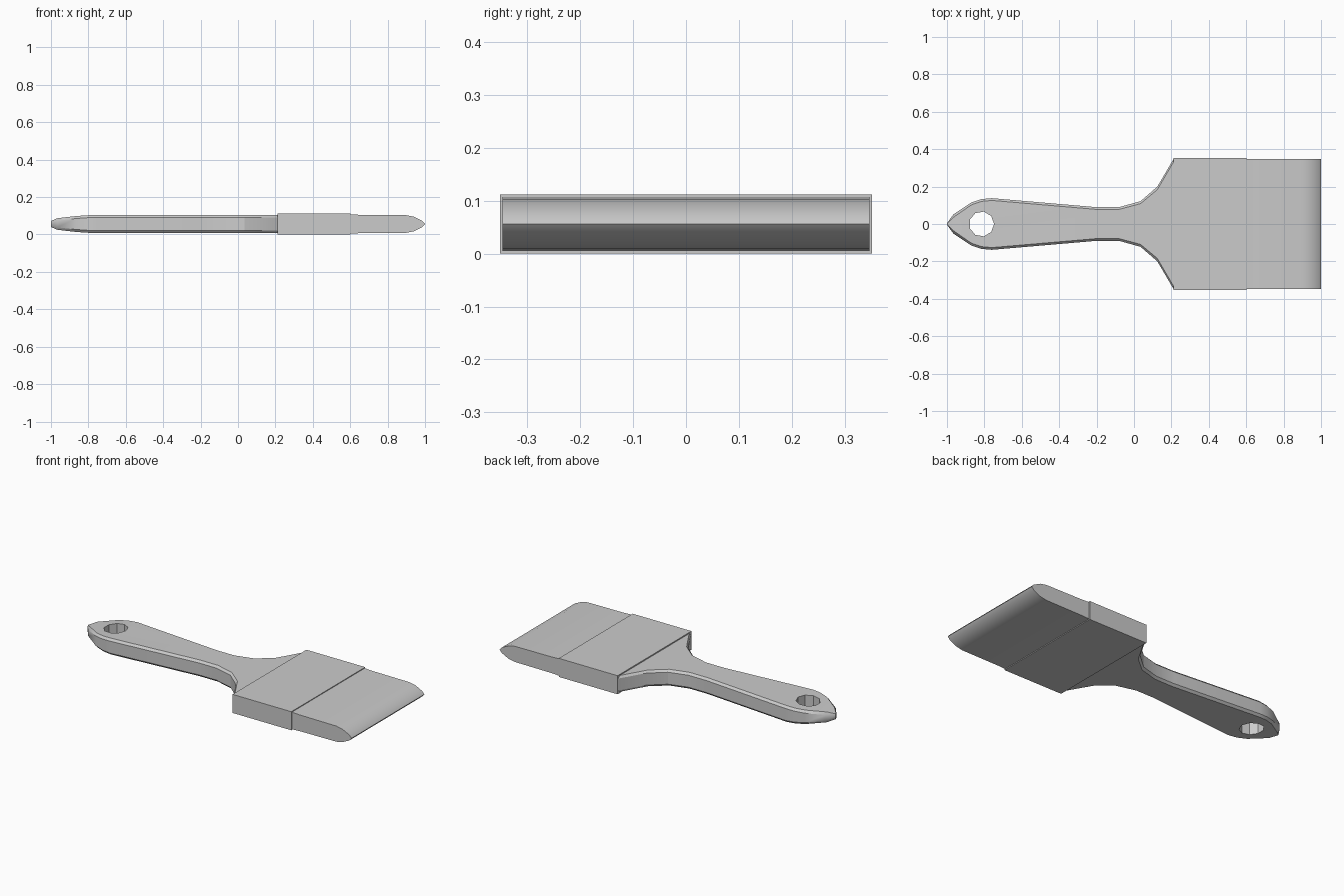
import bpy, bmesh, math

if "Cube" in bpy.data.objects:
    bpy.data.objects.remove(bpy.data.objects["Cube"])

MID = 0.056  # height of the brush's middle plane


def make_object(name, verts, faces):
    mesh = bpy.data.meshes.new(name)
    bm = bmesh.new()
    vs = [bm.verts.new(v) for v in verts]
    for f in faces:
        bm.faces.new([vs[i] for i in f])
    bmesh.ops.recalc_face_normals(bm, faces=bm.faces)
    bm.to_mesh(mesh)
    bm.free()
    obj = bpy.data.objects.new(name, mesh)
    bpy.context.collection.objects.link(obj)
    return obj


def loft(name, rings):
    # Skin equal-sized closed rings and cap both ends
    n = len(rings[0])
    faces = [(r * n + i, r * n + (i + 1) % n, (r + 1) * n + (i + 1) % n, (r + 1) * n + i)
             for r in range(len(rings) - 1) for i in range(n)]
    faces += [tuple(range(n)), tuple(range((len(rings) - 1) * n, len(rings) * n))]
    return make_object(name, [v for ring in rings for v in ring], faces)


def smooth(obj, angle):
    bpy.ops.object.select_all(action='DESELECT')
    bpy.context.view_layer.objects.active = obj
    obj.select_set(True)
    bpy.ops.object.shade_smooth_by_angle(angle=math.radians(angle))


# Handle: chamfered sections as (x, outer half width, inner half width, half height, side half height)
stations = [
    (-1.0, 0.004, 0.002, 0.016, 0.007), (-0.965, 0.052, 0.036, 0.031, 0.018),
    (-0.87, 0.115, 0.102, 0.042, 0.029), (-0.815, 0.133, 0.121, 0.046, 0.033),
    (-0.76, 0.138, 0.126, 0.049, 0.036), (-0.2, 0.09, 0.078, 0.049, 0.036),
    (-0.08, 0.09, 0.078, 0.049, 0.036), (0.035, 0.122, 0.109, 0.049, 0.036),
    (0.125, 0.2, 0.184, 0.049, 0.036), (0.212, 0.349, 0.333, 0.049, 0.036),
]
rings = []
for x, yo, yi, h, s in stations:
    section = [(yi, h), (yo, s), (yo, -s), (yi, -h), (-yi, -h), (-yo, -s), (-yo, s), (-yi, h)]
    rings.append([(x, y, MID + z) for y, z in section])
handle = loft("handle", rings)

# Hanging hole through the handle
bpy.ops.mesh.primitive_cylinder_add(vertices=9, radius=0.067, depth=0.4,
                                    location=(-0.815, 0, MID), rotation=(0, 0, math.radians(-90)))
cutter = bpy.context.object
cutter.name = "hole_cutter"
cut = handle.modifiers.new("hole", 'BOOLEAN')
cut.operation = 'DIFFERENCE'
cut.solver = 'EXACT'
cut.object = cutter
bpy.context.view_layer.objects.active = handle
bpy.ops.object.modifier_apply(modifier=cut.name)
bpy.data.objects.remove(cutter)
smooth(handle, 25)

# Ferrule: the flat metal band
bpy.ops.mesh.primitive_cube_add(size=1, location=(0.406, 0, MID))
ferrule = bpy.context.object
ferrule.name = "ferrule"
ferrule.scale = (0.392, 0.704, 0.112)
bpy.ops.object.transform_apply(location=False, rotation=False, scale=True)

# Bristles: slab with a rounded working edge
upper = [(0.59, 0.052), (0.61, 0.051), (0.65, 0.049), (0.90, 0.047),
         (0.94, 0.039), (0.985, 0.017)]
profile = upper + [(1.0, 0.0)] + [(x, -z) for x, z in reversed(upper)]
bristles = loft("bristles", [[(x, y, MID + z) for x, z in profile] for y in (-0.347, 0.347)])
smooth(bristles, 40)
